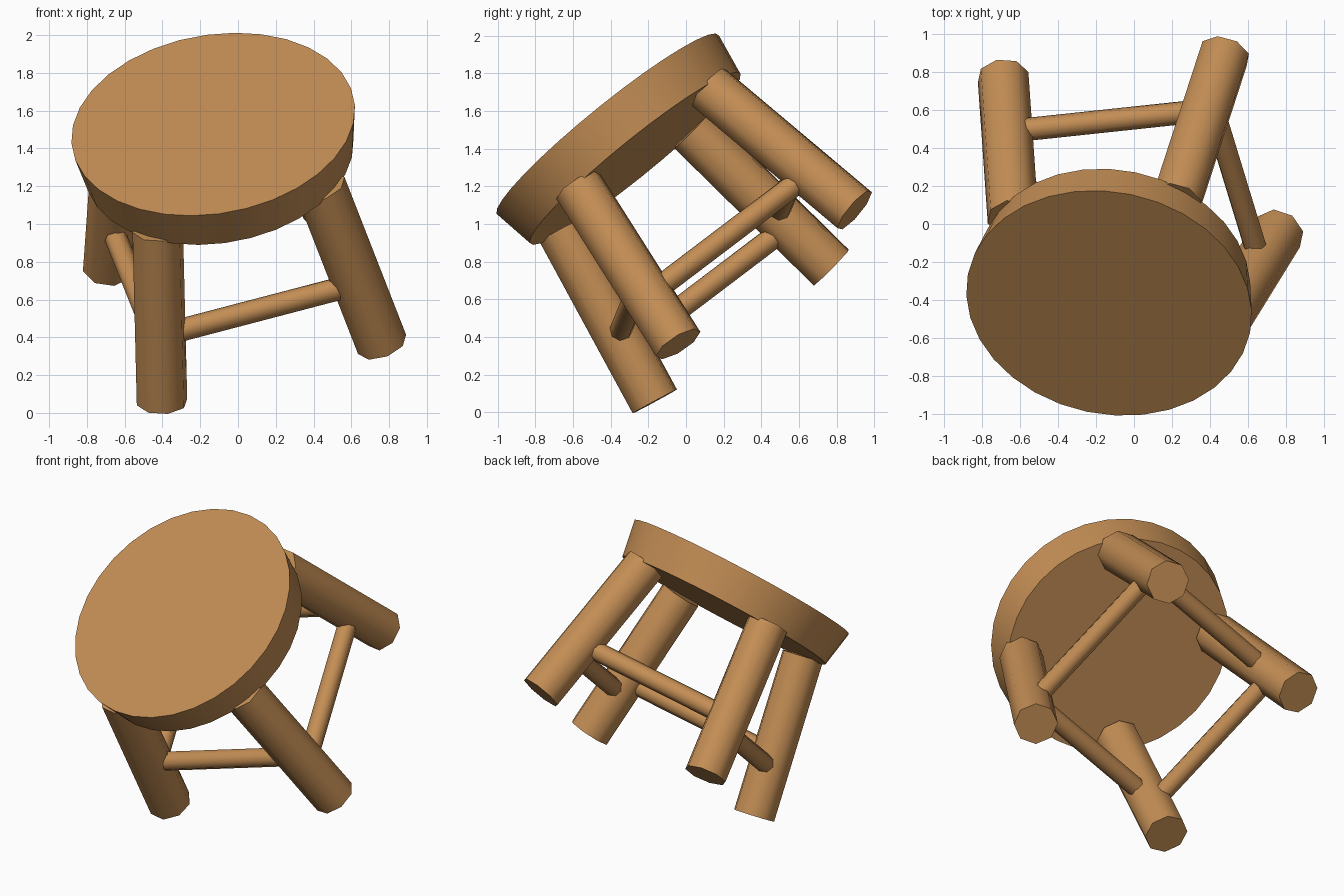
import bpy
import bmesh
from math import radians
from mathutils import Matrix, Vector

cube = bpy.data.objects.get("Cube")
if cube:
    bpy.data.objects.remove(cube, do_unlink=True)

# Single wood colour
wood = bpy.data.materials.new("warm_wood")
wood.use_nodes = True
COLOR = (0.55, 0.27, 0.09, 1.0)
wood.diffuse_color = COLOR
wood.node_tree.nodes["Principled BSDF"].inputs["Base Color"].default_value = COLOR


def frame(origin, x_hint, z_dir):
    """Matrix with z along z_dir and x as near as possible to x_hint."""
    z = z_dir.normalized()
    y = z.cross(x_hint).normalized()
    x = y.cross(z)
    m = Matrix((x, y, z)).transposed().to_4x4()
    m.translation = origin
    return m


# The whole stool is tipped forward; its origin is the middle of the seat underside
TILT = frame(Vector((-0.10, -0.27, 1.348)),
             Vector((-0.513, -0.62, -0.592)),
             Vector((-0.135, -0.625, 0.77)))


def rod(name, start, end, r_start, r_end, sides, x_hint):
    """Capped round bar between two points of the stool's own frame."""
    axis = end - start
    bm = bmesh.new()
    bmesh.ops.create_cone(bm, cap_ends=True, segments=sides, radius1=r_start,
                          radius2=r_end, depth=axis.length)
    bm.transform(frame((start + end) / 2, x_hint, axis))
    mesh = bpy.data.meshes.new(name)
    bm.to_mesh(mesh)
    bm.free()
    mesh.materials.append(wood)
    obj = bpy.data.objects.new(name, mesh)
    bpy.context.collection.objects.link(obj)
    obj.matrix_world = TILT
    bpy.ops.object.select_all(action="DESELECT")
    obj.select_set(True)
    bpy.context.view_layer.objects.active = obj
    bpy.ops.object.shade_smooth_by_angle(angle=radians(60))
    return obj


# Seat, slightly narrower underneath
rod("seat", Vector((0, 0, 0)), Vector((0, 0, 0.234)), 0.718, 0.758, 32, Vector((1, 0, 0)))

# Four splayed legs
LEG_TOP = Vector((0.633, 0, 0))
LEG_FOOT = Vector((0.856, 0, -1.017))
names = ["front_right", "front_left", "back_left", "back_right"]
turns = [Matrix.Rotation(radians(90 * i), 3, "Z") for i in range(4)]
for name, turn in zip(names, turns):
    rod(name + "_leg", turn @ LEG_FOOT, turn @ LEG_TOP, 0.137, 0.137, 8,
        turn @ Vector((1, 0, 0)))

# Rails join neighbouring legs; front and back rails sit higher than the side rails
rails = ["front_rail", "left_rail", "back_rail", "right_rail"]
for i, name in enumerate(rails):
    joint = LEG_FOOT.lerp(LEG_TOP, 0.385 if i % 2 == 0 else 0.305)
    rod(name, turns[i] @ joint, turns[(i + 1) % 4] @ joint, 0.061, 0.061, 8,
        Vector((0, 0, 1)))
